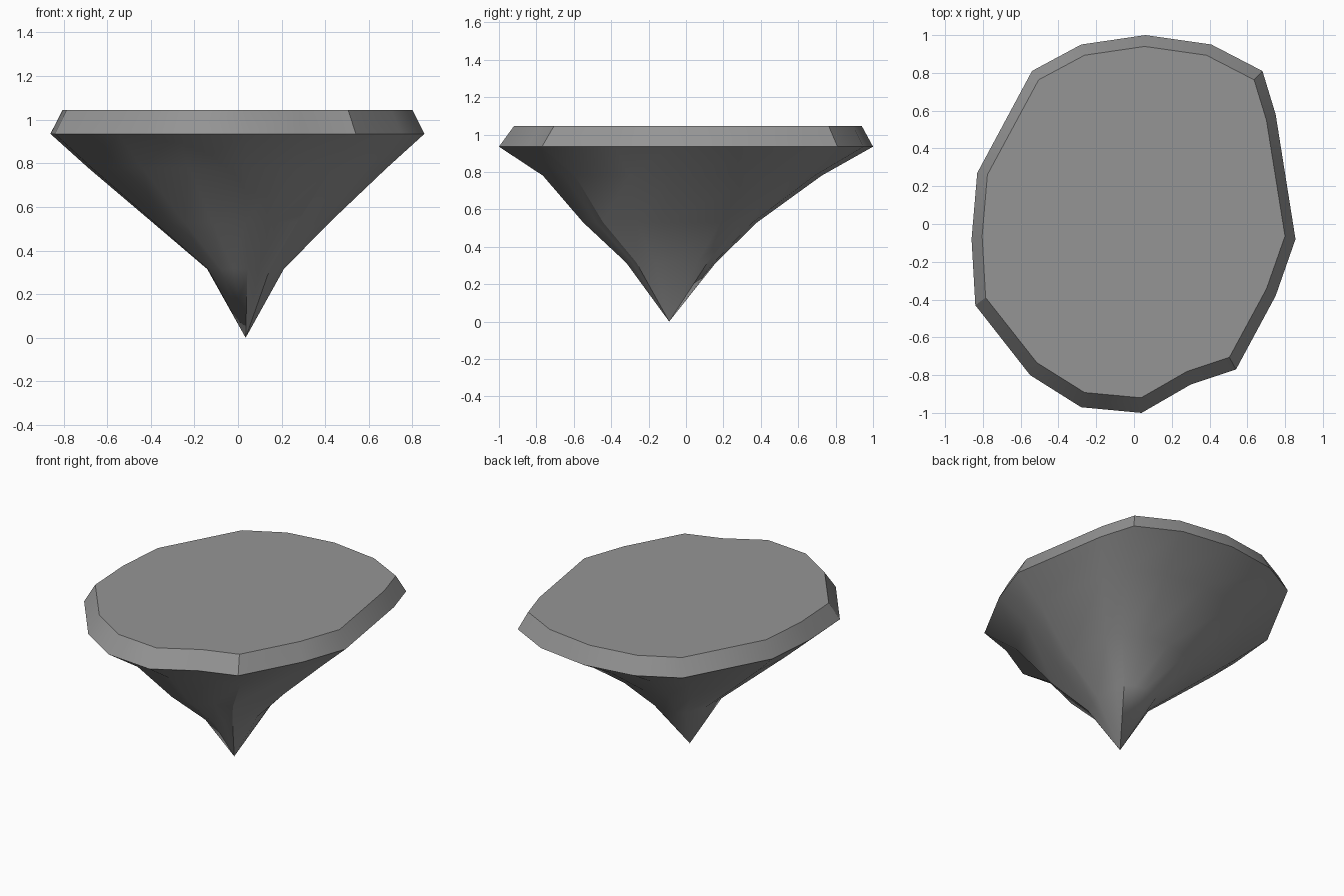
import bpy, bmesh, math

cube = bpy.data.objects.get("Cube")
if cube:
    bpy.data.objects.remove(cube, do_unlink=True)

# Single stone colour
stone = bpy.data.materials.new("grey_stone")
stone.use_nodes = True
colour = (0.3, 0.3, 0.3, 1)
stone.diffuse_color = colour
stone.node_tree.nodes["Principled BSDF"].inputs["Base Color"].default_value = colour

# Irregular rim outline, counter-clockwise from the back
outline = [(0.06, 1.0), (-0.28, 0.95), (-0.54, 0.81), (-0.83, 0.27),
           (-0.86, -0.08), (-0.84, -0.43), (-0.55, -0.8), (-0.28, -0.97),
           (0.04, -1.0), (0.3, -0.85), (0.54, -0.77), (0.75, -0.38),
           (0.855, -0.08), (0.75, 0.58), (0.68, 0.81), (0.41, 0.95)]

# Rings from top to bottom: height, centre x, centre y, x scale, y scale
rings = [(1.045, 0, 0.01, 0.935, 0.93),
         (0.935, 0, 0, 1, 1),
         (0.78, 0, -0.02, 0.8, 0.745),
         (0.53, 0.015, -0.085, 0.475, 0.465),
         (0.315, 0.035, -0.08, 0.205, 0.24)]

bm = bmesh.new()
loops = [[bm.verts.new((cx + x * sx, cy + y * sy, z)) for x, y in outline]
         for z, cx, cy, sx, sy in rings]
tip = bm.verts.new((0.035, -0.09, 0))
count = len(outline)

# Flat top, tapering sides and pointed tip
bm.faces.new(loops[0])
for upper, lower in zip(loops, loops[1:]):
    for i in range(count):
        j = (i + 1) % count
        bm.faces.new((upper[j], upper[i], lower[i], lower[j]))
for i in range(count):
    bm.faces.new((loops[-1][(i + 1) % count], loops[-1][i], tip))
bmesh.ops.recalc_face_normals(bm, faces=bm.faces[:])

mesh = bpy.data.meshes.new("floating_rock")
bm.to_mesh(mesh)
bm.free()
mesh.materials.append(stone)
rock = bpy.data.objects.new("floating_rock", mesh)
bpy.context.collection.objects.link(rock)

# Smooth sides with crisp rim edges
bpy.context.view_layer.objects.active = rock
rock.select_set(True)
bpy.ops.object.shade_smooth_by_angle(angle=math.radians(30))
